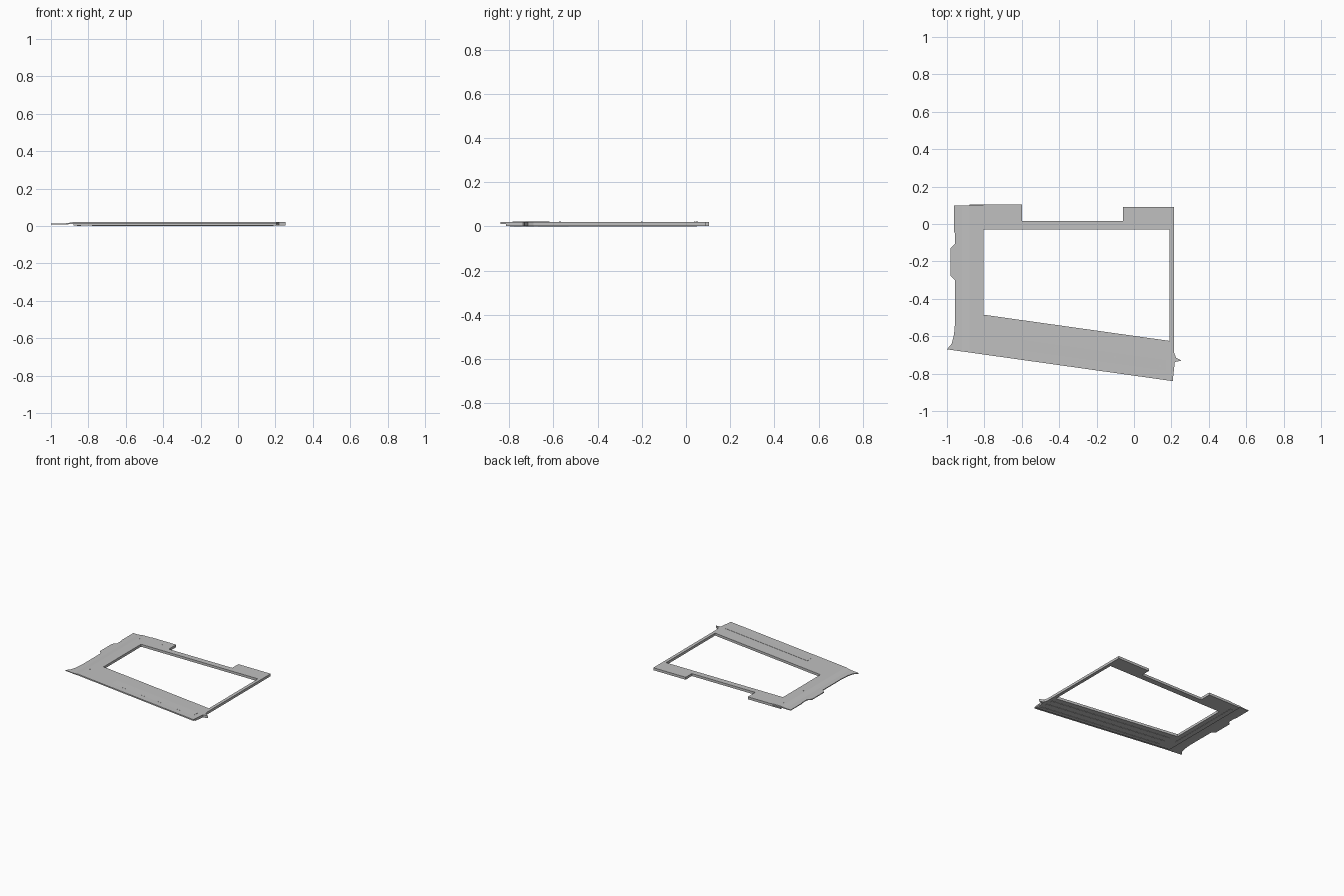
import bpy, bmesh
from mathutils import Vector

cube = bpy.data.objects.get("Cube")
if cube:
    bpy.data.objects.remove(cube, do_unlink=True)

grey = bpy.data.materials.new("light_grey")
grey.use_nodes = True
tone = (0.53, 0.53, 0.53, 1)
grey.diffuse_color = tone
grey.node_tree.nodes["Principled BSDF"].inputs["Base Color"].default_value = tone


def plate(name, loops, z0, z1):
    """Extruded flat shape; loops after the first are openings."""
    curve = bpy.data.curves.new(name + "_profile", "CURVE")
    curve.dimensions = "2D"
    curve.fill_mode = "BOTH"
    curve.extrude = (z1 - z0) / 2
    for loop in loops:
        spline = curve.splines.new("POLY")
        spline.points.add(len(loop) - 1)
        for point, (x, y) in zip(spline.points, loop):
            point.co = (x, y, 0, 1)
        spline.use_cyclic_u = True
    helper = bpy.data.objects.new(name + "_helper", curve)
    bpy.context.collection.objects.link(helper)
    bpy.context.view_layer.update()
    graph = bpy.context.evaluated_depsgraph_get()
    mesh = bpy.data.meshes.new_from_object(helper.evaluated_get(graph))
    bpy.data.objects.remove(helper, do_unlink=True)
    bm = bmesh.new()
    bm.from_mesh(mesh)
    bmesh.ops.remove_doubles(bm, verts=bm.verts, dist=0.0001)
    bmesh.ops.translate(bm, verts=bm.verts, vec=(0, 0, (z0 + z1) / 2))
    bmesh.ops.recalc_face_normals(bm, faces=bm.faces)
    for face in bm.faces:
        face.smooth = False
    bm.to_mesh(mesh)
    bm.free()
    mesh.materials.clear()
    mesh.materials.append(grey)
    obj = bpy.data.objects.new(name, mesh)
    bpy.context.collection.objects.link(obj)
    return obj


# Slanted window opening shared by both layers
opening = [(-.805, -.03), (.19, -.03), (.19, -.625), (-.805, -.485)]
back_edge = [(-.60, .105), (-.60, .015), (-.06, .015), (-.06, .09), (.215, .09)]
spur = [(.215, -.69), (.225, -.715), (.255, -.73), (.218, -.738)]
left_edge = [(-1, -.67), (-.975, -.64), (-.962, -.59), (-.957, -.53),
             (-.957, -.30), (-.982, -.275), (-.982, -.13), (-.957, -.105),
             (-.957, -.05), (-.962, -.04), (-.962, .10), (-.81, .10), (-.80, .105)]

# Top skin with a thin, lowered left flange
skin = plate("top_skin", [back_edge + spur + [(.207, -.84)] + left_edge, opening],
             .011, .021)
bm = bmesh.new()
bm.from_mesh(skin.data)
for x in (-.88, -.92):
    bmesh.ops.bisect_plane(bm, geom=bm.verts[:] + bm.edges[:] + bm.faces[:],
                           plane_co=(x, 0, 0), plane_no=(1, 0, 0))
for v in bm.verts:
    if v.co.x < -.91:
        v.co.z = .009 if v.co.z < .015 else .015
bm.to_mesh(skin.data)
bm.free()

# Thicker frame underneath, set back from the front and left edges
plate("under_frame", [back_edge + spur + [(.207, -.815), (-.88, -.662), (-.88, .105)],
                      opening], .002, .0115)


def front_y(x, offset):
    return -.812 - .141 * x + offset


def strip(name, x0, x1, low, high, z0, z1):
    """Strip running parallel to the slanted front edge."""
    return plate(name, [[(x0, front_y(x0, low)), (x1, front_y(x1, low)),
                         (x1, front_y(x1, high)), (x0, front_y(x0, high))]], z0, z1)


# Stiffening ribs on the underside
for i, offset in enumerate((.04, .095, .15)):
    strip(f"under_rib_{i + 1}", -.78, .19, offset, offset + .02, 0, .003)
plate("left_under_rib", [[(-.86, -.55), (-.84, -.55), (-.84, .05), (-.86, .05)]], 0, .003)

# Shallow sloping panel on the front rail
panel = strip("front_rail_panel", -.6, .17, .05, .11, .0205, .0225)
for v in panel.data.vertices:
    if v.co.z > .021 and v.co.y < front_y(v.co.x, .08):
        v.co.z = .0212

# Small fasteners
bm = bmesh.new()
for x, y in ((-.86, -.57), (-.69, -.68), (-.42, -.66), (-.1, -.71), (.14, -.76),
             (-.86, -.2), (-.86, .04), (-.68, .05)):
    ring = bmesh.ops.create_cone(bm, cap_ends=True, segments=10, radius1=.004,
                                 radius2=.004, depth=.002)
    bmesh.ops.translate(bm, verts=ring["verts"], vec=Vector((x, y, .0212)))
mesh = bpy.data.meshes.new("fasteners")
bm.to_mesh(mesh)
bm.free()
mesh.materials.append(grey)
bpy.context.collection.objects.link(bpy.data.objects.new("fasteners", mesh))
